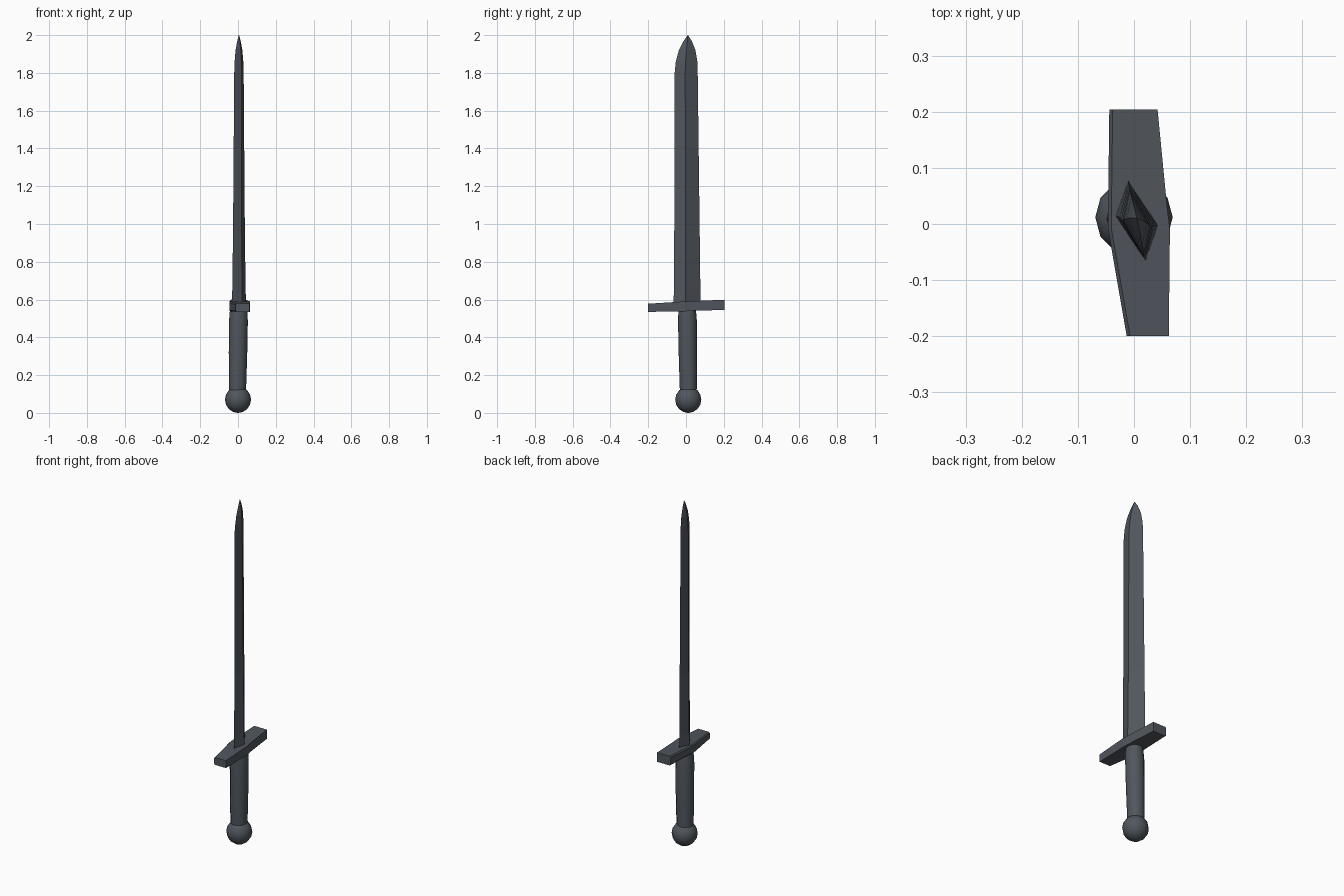
import bpy, bmesh, math
from mathutils import Vector

if "Cube" in bpy.data.objects:
    bpy.data.objects.remove(bpy.data.objects["Cube"])

steel = bpy.data.materials.new("dark steel grey")
steel.diffuse_color = (0.082, 0.093, 0.11, 1)
steel.use_nodes = True
steel.node_tree.nodes["Principled BSDF"].inputs["Base Color"].default_value = steel.diffuse_color


def loft(name, rings, smooth=None):
    """Skin a list of equal-length point rings and cap both ends."""
    bm = bmesh.new()
    vr = [[bm.verts.new(p) for p in r] for r in rings]
    n = len(vr[0])
    for a, b in zip(vr, vr[1:]):
        for i in range(n):
            j = (i + 1) % n
            bm.faces.new((a[i], a[j], b[j], b[i]))
    bm.faces.new(vr[0][::-1])
    bm.faces.new(vr[-1])
    bmesh.ops.recalc_face_normals(bm, faces=bm.faces)
    me = bpy.data.meshes.new(name)
    bm.to_mesh(me)
    bm.free()
    me.materials.append(steel)
    ob = bpy.data.objects.new(name, me)
    bpy.context.collection.objects.link(ob)
    if smooth:
        bpy.context.view_layer.objects.active = ob
        ob.select_set(True)
        bpy.ops.object.shade_smooth_by_angle(angle=math.radians(smooth))
        ob.select_set(False)
    return ob


def circle(cx, cy, z, r, n):
    return [(cx + r * math.cos(2 * math.pi * i / n),
             cy + r * math.sin(2 * math.pi * i / n), z) for i in range(n)]


# pommel: faceted ball
R = 0.069
loft("pommel", [circle(0, 0.012, 0.07 - 0.07 * math.cos(math.pi * k / 8),
                       max(0.003, R * math.sin(math.pi * k / 8)), 12)
                for k in range(9)], 40)

# grip: slightly leaning rod
loft("grip", [circle(x, y, z, r, 12) for x, y, z, r in
              ((-0.003, 0.012, 0.10, 0.044), (-0.002, 0.012, 0.16, 0.046),
               (0.000, 0.010, 0.32, 0.049), (0.002, 0.008, 0.48, 0.050),
               (0.003, 0.007, 0.52, 0.048), (0.003, 0.007, 0.56, 0.044))], 40)


# crossguard: twisted bar, widest in the middle, (x0, x1, y, z0, z1)
def bar(x0, x1, y, z0, z1):
    c = 0.006
    return [(x0, y, z0 + c), (x0 + c, y, z0), (x1, y, z0),
            (x1, y, z1), (x0 + c, y, z1), (x0, y, z1 - c)]


loft("crossguard", [bar(-0.013, 0.062, -0.20, 0.535, 0.578),
                    bar(-0.046, 0.064, -0.01, 0.537, 0.590),
                    bar(-0.046, 0.058, 0.04, 0.541, 0.592),
                    bar(-0.044, 0.042, 0.204, 0.545, 0.599)])

# blade: twisted diamond section; (z, centre y, half width, half thickness)
sections = ((0.57, 0.006, 0.072, 0.038), (0.66, 0.006, 0.070, 0.035),
            (1.00, 0.005, 0.067, 0.031), (1.40, 0.003, 0.064, 0.028),
            (1.80, 0.001, 0.061, 0.025), (1.86, 0.003, 0.057, 0.023),
            (1.92, 0.006, 0.044, 0.018), (1.97, 0.009, 0.021, 0.009),
            (2.00, 0.010, 0.001, 0.001))
blade = []
for z, cy, w, t in sections:
    cx = 0.005
    edge = Vector((-0.22, 1.0)) * w
    ridge = Vector((1.0, -0.22)) * t
    blade.append([(cx + d.x, cy + d.y, z) for d in (ridge, edge, -ridge, -edge)])
loft("blade", blade)
